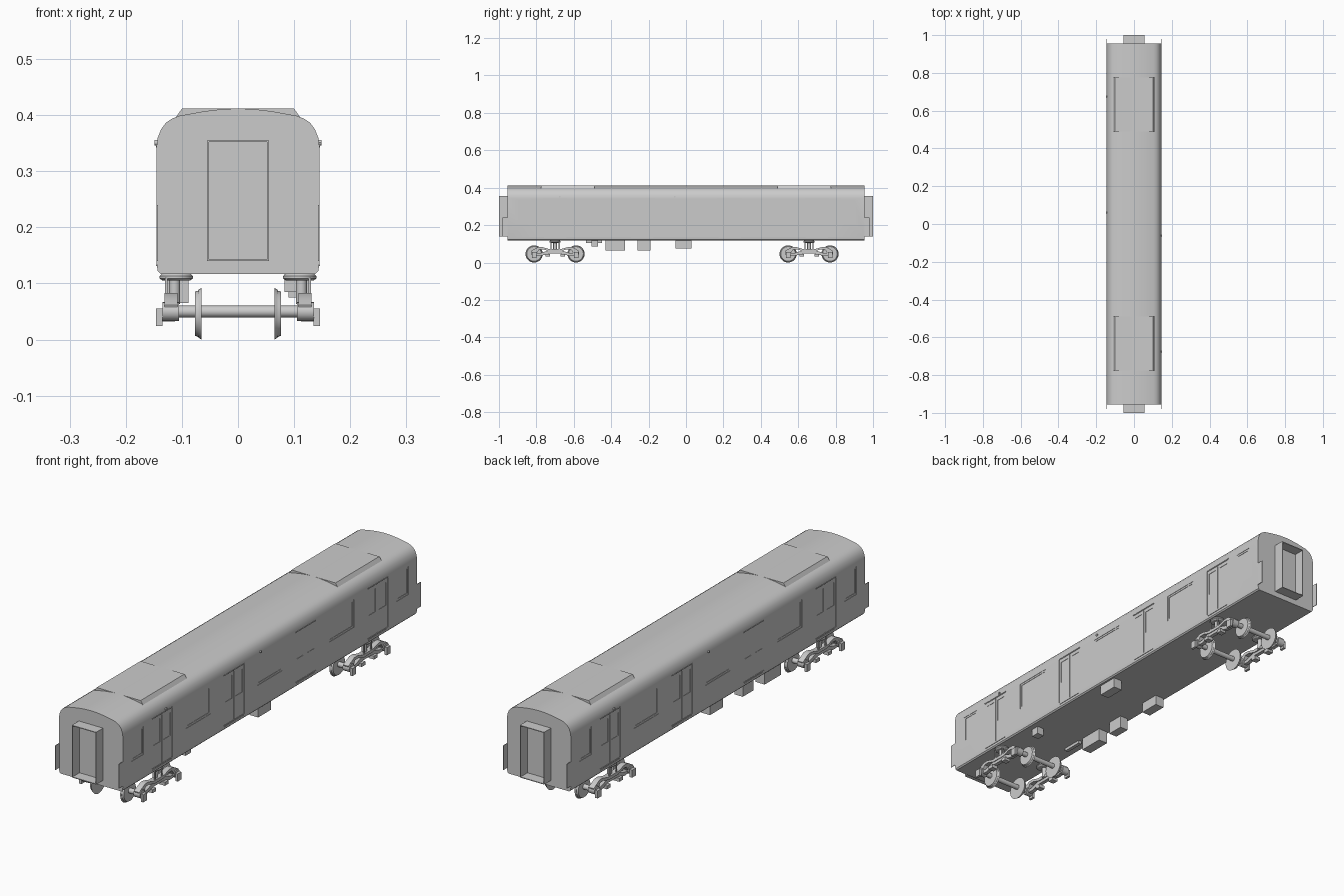
import bpy, bmesh, math
from mathutils import Matrix, Vector

if "Cube" in bpy.data.objects:
    bpy.data.objects.remove(bpy.data.objects["Cube"])


def finish(name, bm, angle=30):
    bmesh.ops.recalc_face_normals(bm, faces=bm.faces[:])
    me = bpy.data.meshes.new(name)
    bm.to_mesh(me)
    bm.free()
    ob = bpy.data.objects.new(name, me)
    bpy.context.collection.objects.link(ob)
    activate(ob)
    bpy.ops.object.shade_smooth_by_angle(angle=math.radians(angle))
    return ob


def activate(ob):
    bpy.ops.object.select_all(action='DESELECT')
    ob.select_set(True)
    bpy.context.view_layer.objects.active = ob


def add_box(bm, x0, x1, y0, y1, z0, z1):
    m = Matrix.Translation(((x0 + x1) / 2, (y0 + y1) / 2, (z0 + z1) / 2))
    m = m @ Matrix.Diagonal((abs(x1 - x0), abs(y1 - y0), abs(z1 - z0), 1))
    bmesh.ops.create_cube(bm, size=1, matrix=m)


def box(name, *ext):
    bm = bmesh.new()
    add_box(bm, *ext)
    return finish(name, bm)


def add_prism(bm, pts, axis, a, b):
    """Extrude an outline: (x,z) points along y, or (y,z) points along x."""
    put = (lambda p, t: (p[0], t, p[1])) if axis == 'y' else (lambda p, t: (t, p[0], p[1]))
    f = bm.faces.new([bm.verts.new(put(p, a)) for p in pts])
    new = bmesh.ops.extrude_face_region(bm, geom=[f])['geom']
    d = Vector((0, b - a, 0)) if axis == 'y' else Vector((b - a, 0, 0))
    bmesh.ops.translate(bm, vec=d, verts=[v for v in new if isinstance(v, bmesh.types.BMVert)])


def add_cyl(bm, axis, c, r1, r2, length, seg=24):
    rot = Matrix.Rotation(math.pi / 2, 4, 'Y') if axis == 'x' else Matrix()
    bmesh.ops.create_cone(bm, cap_ends=True, segments=seg, radius1=r1, radius2=r2,
                          depth=length, matrix=Matrix.Translation(c) @ rot)


def cut(ob, boxes):
    bm = bmesh.new()
    for b in boxes:
        add_box(bm, *b)
    cutter = finish('cutter', bm)
    cutter.hide_render = True
    mod = ob.modifiers.new('cut', 'BOOLEAN')
    mod.operation, mod.solver, mod.object = 'DIFFERENCE', 'EXACT', cutter
    activate(ob)
    bpy.ops.object.modifier_apply(modifier=mod.name)
    bpy.data.objects.remove(cutter)


# Body shell
W = 0.145
half = [(0.138, 0.117), (0.143, 0.122), (W, 0.135), (W, 0.345), (0.143, 0.36), (0.137, 0.375),
        (0.128, 0.387), (0.117, 0.394), (0.104, 0.399), (0.06, 0.407), (0.03, 0.4105)]
profile = half + [(0, 0.412)] + [(-x, z) for x, z in reversed(half)]
bm = bmesh.new()
add_prism(bm, profile, 'y', -0.955, 0.955)
body = finish('body_shell', bm)

# Door and window recesses on both sides
doors = (-0.70, -0.233, 0.233, 0.70)
windows = [(0, 0.16), (-0.465, 0.16), (0.465, 0.16), (-0.86, 0.078), (0.86, 0.078)]
outer, panes = [], []
for s in (-1, 1):
    for y in doors:
        outer.append((s * (W - 0.0015), s * 0.16, y - 0.067, y + 0.067, 0.138, 0.34))
        for k in (-1, 1):
            c = y + k * 0.034
            panes.append((s * (W - 0.003), s * 0.16, c - 0.022, c + 0.022, 0.23, 0.325))
        panes.append((s * (W - 0.003), s * 0.16, y - 0.0012, y + 0.0012, 0.14, 0.338))
    for y, w in windows:
        outer.append((s * (W - 0.0015), s * 0.16, y - w / 2, y + w / 2, 0.22, 0.335))
        panes.append((s * (W - 0.003), s * 0.16, y - w / 2 + 0.008, y + w / 2 - 0.008, 0.228, 0.327))
cut(body, outer)
cut(body, panes)
activate(body)
bpy.ops.object.shade_smooth_by_angle(angle=math.radians(30))

# Door sills, gutters and side lamps
for s in (-1, 1):
    bm = bmesh.new()
    for y in doors:
        add_box(bm, s * 0.142, s * 0.1465, y - 0.06, y + 0.06, 0.131, 0.134)
        add_box(bm, s * 0.143, s * 0.1465, y - 0.067, y + 0.067, 0.342, 0.345)
    finish('door_sills', bm)
    bm = bmesh.new()
    for y in (-s * 0.06, -s * 0.675):
        add_cyl(bm, 'x', (s * 0.145, y, 0.351), 0.005, 0.005, 0.007, 12)
    finish('side_lamps', bm)

# Roof equipment covers
pod = [(0.113, 0.393), (0.10, 0.4115), (-0.10, 0.4115), (-0.113, 0.393)]
for s in (-1, 1):
    bm = bmesh.new()
    add_prism(bm, pod, 'y', s * 0.49, s * 0.775)
    finish('roof_cover', bm)

# End gangways (open frames) and corner fairing plates
for s in (-1, 1):
    bm = bmesh.new()
    a, b, t = s * 0.953, s * 1.0, 0.003
    for k in (-1, 1):
        add_box(bm, k * 0.055, k * (0.055 - t), a, b, 0.14, 0.355)
    add_box(bm, -0.052, 0.052, a, b, 0.355 - t, 0.355)
    add_box(bm, -0.052, 0.052, a, b, 0.14, 0.14 + t)
    finish('gangway_frame', bm)
    for k in (-1, 1):
        box('corner_plate', k * 0.1425, k * W, s * 0.953, s * 0.98, 0.14, 0.24)

# Underfloor equipment
for ext in [(-0.13, -0.088, -0.43, -0.325, 0.065, 0.12), (-0.125, -0.088, -0.26, -0.19, 0.065, 0.12),
            (-0.13, -0.09, -0.055, 0.03, 0.075, 0.12), (0.09, 0.13, -0.055, 0.03, 0.075, 0.12),
            (0.083, 0.115, -0.505, -0.47, 0.085, 0.12), (-0.10, -0.085, -0.535, -0.45, 0.105, 0.12)]:
    box('underfloor_box', *ext)

# Bogies: wheelsets, side frames, springs and axle boxes
upper = [(0.125, 0.05), (0.128, 0.062), (0.115, 0.07), (0.09, 0.083), (0.07, 0.083), (0.035, 0.073)]
lower = [(0.03, 0.06), (0.065, 0.071), (0.085, 0.07), (0.097, 0.05)]
beam = upper + [(-y, z) for y, z in reversed(upper)] + [(-y, z) for y, z in reversed(lower)] + lower
low = [(0.105, 0.038), (0.105, 0.05), (0.08, 0.05), (0.035, 0.064)]
low2 = [(0.03, 0.048), (0.075, 0.036)]
link = low + [(-y, z) for y, z in reversed(low)] + [(-y, z) for y, z in reversed(low2)] + low2
R, ZC = 0.046, 0.046
for cy in (-0.70, 0.658):
    off = lambda pts: [(y + cy, z) for y, z in pts]
    for k in (-1, 1):
        y = cy + k * 0.112
        bm = bmesh.new()
        add_cyl(bm, 'x', (0, y, ZC + 0.004), 0.0105, 0.0105, 0.23, 16)
        for s in (-1, 1):
            inner, tread = R, R - 0.003
            r1, r2 = (inner, tread) if s > 0 else (tread, inner)
            add_cyl(bm, 'x', (s * 0.0675, y, ZC), r1, r2, 0.005, 32)
            r1, r2 = (0.042, 0.039) if s > 0 else (0.039, 0.042)
            add_cyl(bm, 'x', (s * 0.073, y, ZC), r1, r2, 0.008, 32)
        finish('wheelset', bm)
    for s in (-1, 1):
        bm = bmesh.new()
        add_prism(bm, off(beam), 'x', s * 0.108, s * 0.131)
        finish('bogie_side_frame', bm)
        bm = bmesh.new()
        add_prism(bm, off(link), 'x', s * 0.112, s * 0.128)
        finish('bogie_lower_link', bm)
        bm = bmesh.new()
        for k in (-1, 1):
            y = cy + k * 0.112
            add_cyl(bm, 'x', (s * 0.12, y, 0.05), 0.017, 0.017, 0.03, 16)
            add_box(bm, s * 0.135, s * 0.146, y - 0.012, y + 0.012, 0.024, 0.055)
            # brake hanger beside the wheel
            add_box(bm, s * 0.112, s * 0.138, cy + k * 0.04 - 0.012, cy + k * 0.04 + 0.012, 0.032, 0.046)
            # damper post
            add_box(bm, s * 0.126, s * 0.13, cy + k * 0.022 - 0.003, cy + k * 0.022 + 0.003, 0.07, 0.11)
        finish('axle_boxes', bm)
        bm = bmesh.new()
        add_cyl(bm, 'z', (s * 0.113, cy, 0.085), 0.010, 0.010, 0.044, 16)
        add_cyl(bm, 'z', (s * 0.11, cy, 0.107), 0.024, 0.030, 0.004)
        add_cyl(bm, 'z', (s * 0.11, cy, 0.111), 0.030, 0.030, 0.004)
        add_cyl(bm, 'z', (s * 0.11, cy, 0.115), 0.030, 0.026, 0.004)
        finish('air_spring', bm)
